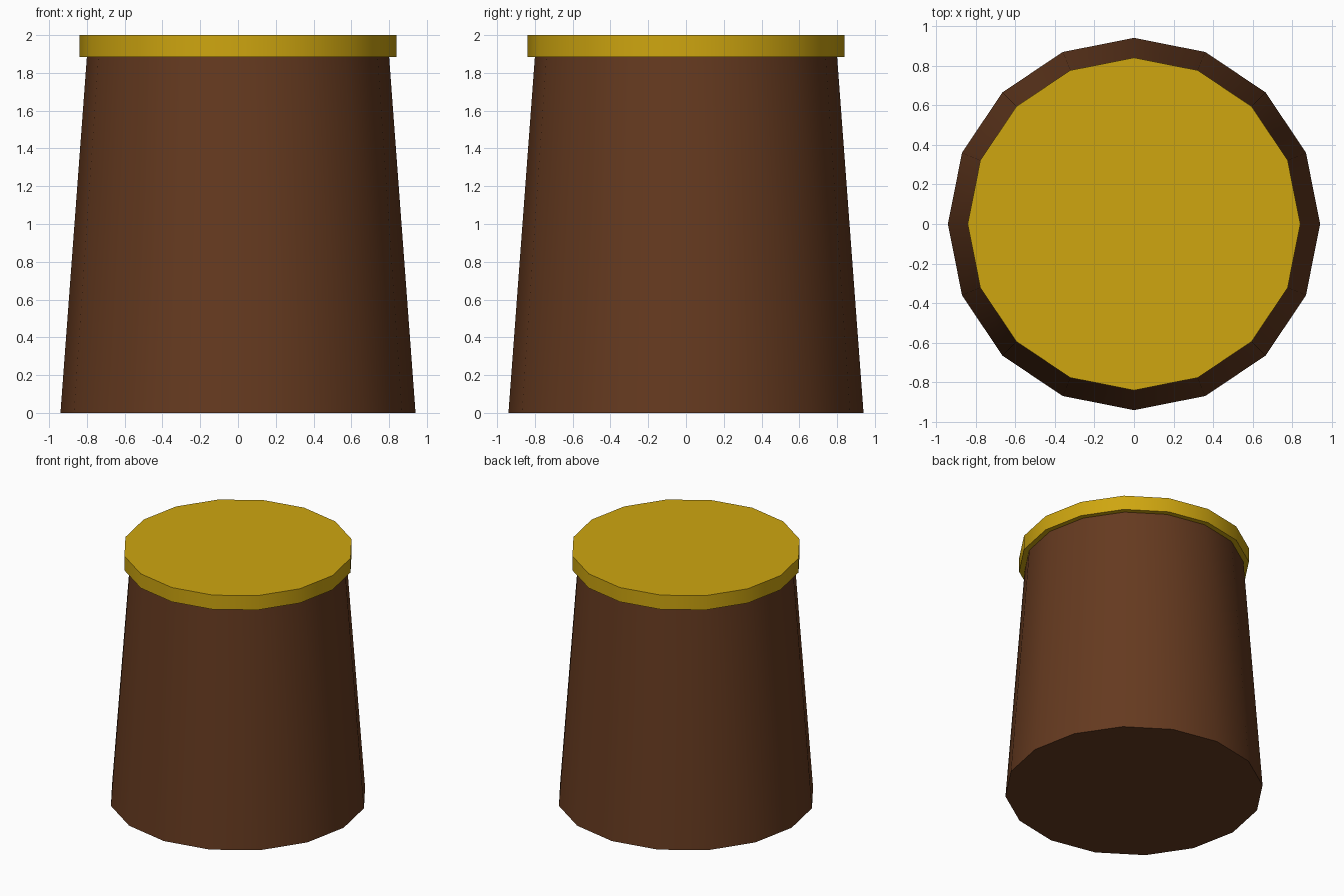
import bpy
import math

if "Cube" in bpy.data.objects:
    bpy.data.objects.remove(bpy.data.objects["Cube"])

SIDES = 16


def material(name, color):
    mat = bpy.data.materials.new(name)
    mat.diffuse_color = (*color, 1)
    mat.use_nodes = True
    mat.node_tree.nodes["Principled BSDF"].inputs["Base Color"].default_value = mat.diffuse_color
    return mat


def frustum(name, r_bottom, r_top, z0, z1, mat):
    bpy.ops.mesh.primitive_cone_add(vertices=SIDES, radius1=r_bottom, radius2=r_top,
                                    depth=z1 - z0, location=(0, 0, (z0 + z1) / 2))
    obj = bpy.context.object
    obj.name = name
    obj.data.materials.append(mat)
    # Smooth round wall, crisp rims
    bpy.ops.object.shade_smooth_by_angle(angle=math.radians(30))
    return obj


brown = material("brown", (0.13, 0.042, 0.014))
gold = material("gold", (0.62, 0.38, 0.005))

# Tapered body
frustum("body", 0.94, 0.80, 0.0, 1.885, brown)

# Overhanging flat lid
frustum("lid", 0.84, 0.84, 1.885, 2.0, gold)
